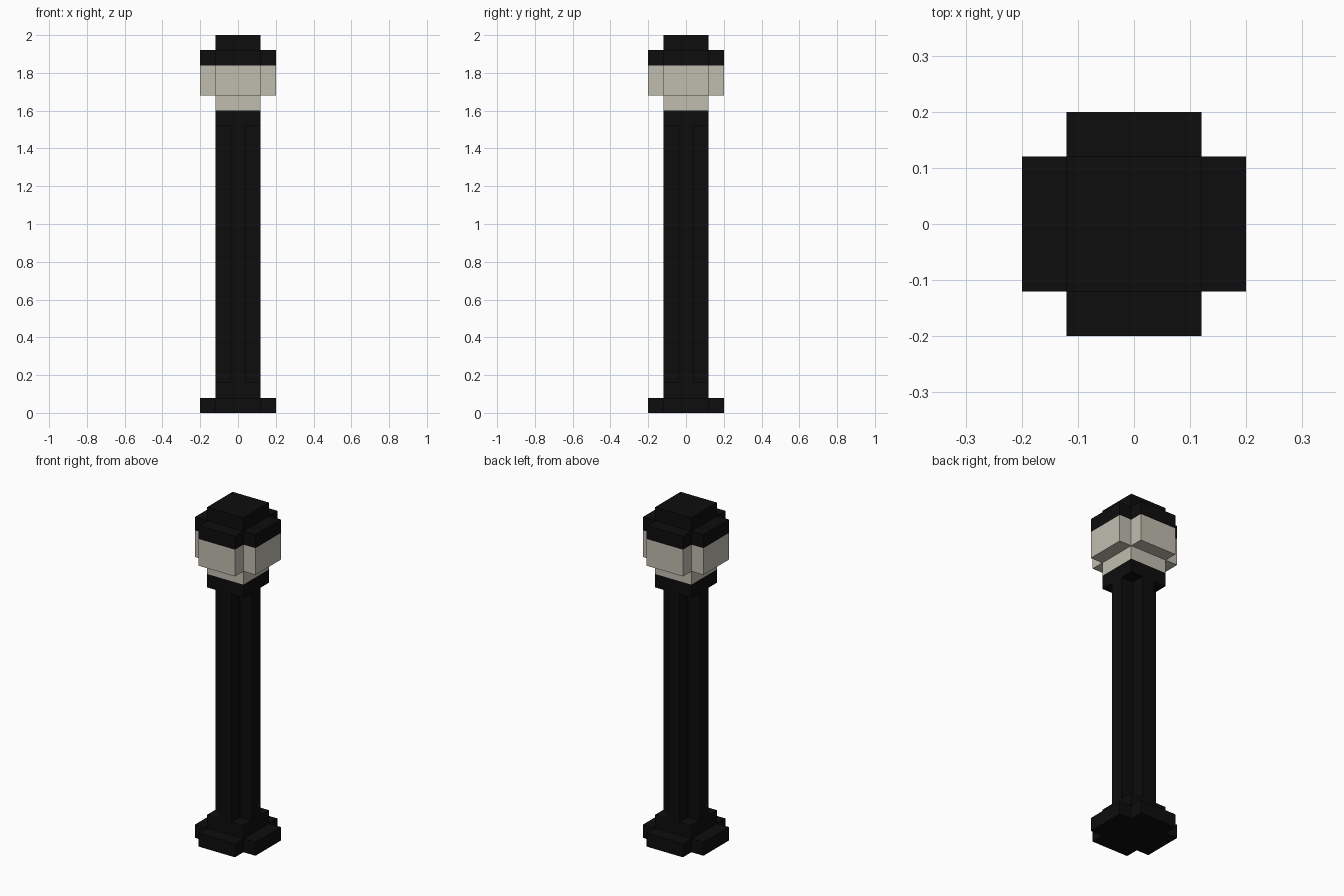
import bpy
import bmesh

cube = bpy.data.objects.get("Cube")
if cube:
    bpy.data.objects.remove(cube, do_unlink=True)

U = 0.08  # one block


def make_material(name, rgb):
    mat = bpy.data.materials.new(name)
    mat.use_nodes = True
    color = (*rgb, 1.0)
    mat.diffuse_color = color
    bsdf = next(n for n in mat.node_tree.nodes if n.type == 'BSDF_PRINCIPLED')
    bsdf.inputs["Base Color"].default_value = color
    return mat


black = make_material("black iron", (0.004, 0.004, 0.004))
cream = make_material("cream glass", (0.53, 0.51, 0.43))


def square(width):
    h = width * U / 2
    return [(-h, -h), (h, -h), (h, h), (-h, h)]


def notched(width):
    """Square outline with a one-block notch in each corner."""
    h = width * U / 2
    i = h - U
    corner = [(i, -h), (i, -i), (h, -i)]
    outline = []
    for _ in range(4):
        outline += corner
        corner = [(-y, x) for x, y in corner]
    return outline


def prism(name, outline, bottom, top, mat):
    """Extrude an outline between two heights given in blocks."""
    bm = bmesh.new()
    face = bm.faces.new([bm.verts.new((x, y, bottom * U)) for x, y in outline])
    ext = bmesh.ops.extrude_face_region(bm, geom=[face])
    verts = [v for v in ext["geom"] if isinstance(v, bmesh.types.BMVert)]
    bmesh.ops.translate(bm, vec=(0, 0, (top - bottom) * U), verts=verts)
    bmesh.ops.recalc_face_normals(bm, faces=bm.faces)
    mesh = bpy.data.meshes.new(name)
    bm.to_mesh(mesh)
    bm.free()
    mesh.materials.append(mat)
    obj = bpy.data.objects.new(name, mesh)
    bpy.context.collection.objects.link(obj)


# Foot and post
prism("base_plate", notched(5), 0, 1, black)
prism("base_step", square(3), 1, 2, black)
prism("post", notched(3), 2, 19, black)
prism("collar", square(3), 19, 20, black)

# Lamp head
prism("lamp_neck", square(3), 20, 21, cream)
prism("lamp_glass", notched(5), 21, 23, cream)
prism("roof_plate", notched(5), 23, 24, black)
prism("roof_cap", square(3), 24, 25, black)
